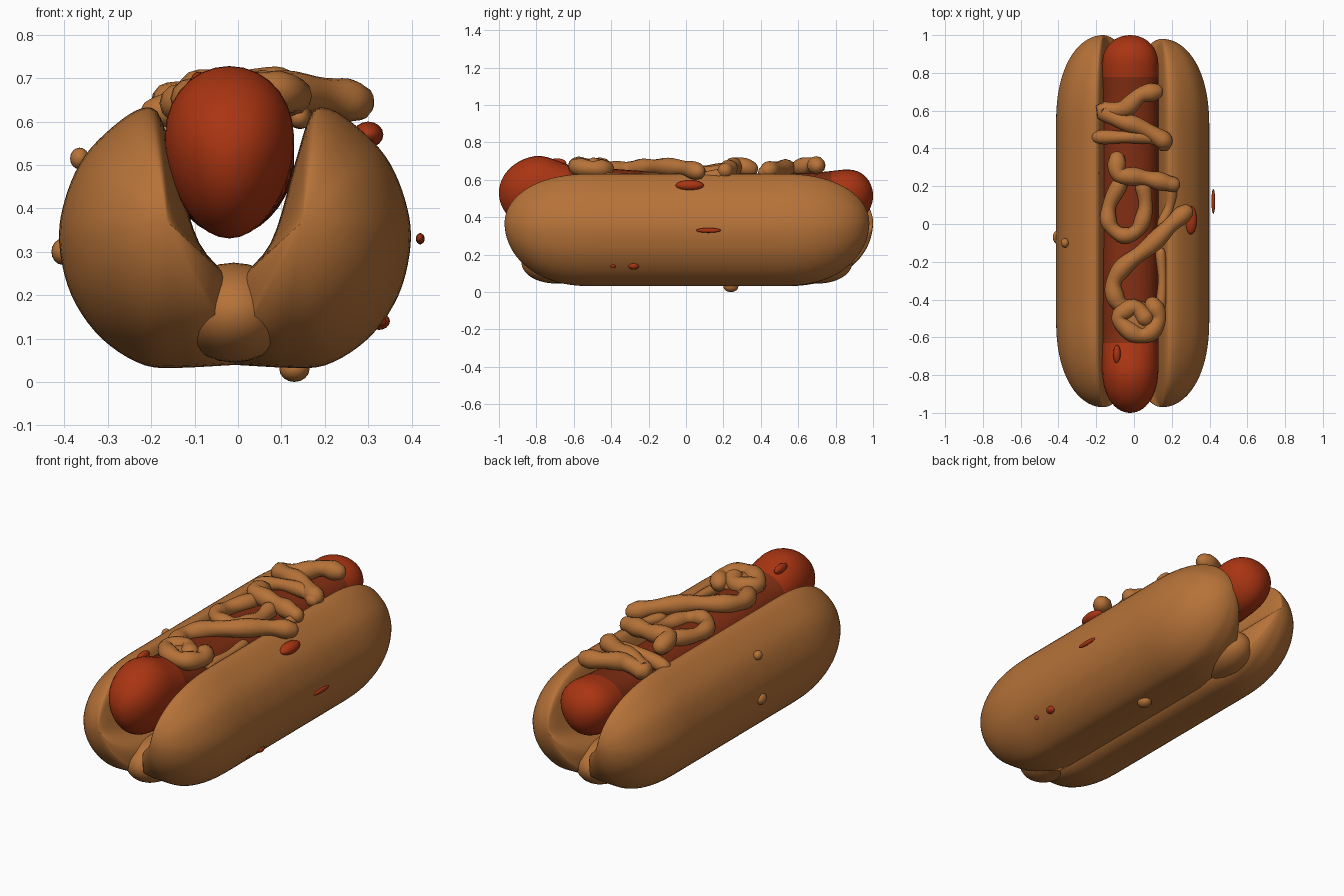
import bpy, bmesh, math
from mathutils import Vector

if "Cube" in bpy.data.objects:
    bpy.data.objects.remove(bpy.data.objects["Cube"])


def material(name, rgb):
    m = bpy.data.materials.new(name)
    m.diffuse_color = (*rgb, 1)
    m.use_nodes = True
    m.node_tree.nodes["Principled BSDF"].inputs["Base Color"].default_value = m.diffuse_color
    return m


TAN = material("toasted tan", (0.47, 0.17, 0.04))
RED = material("sausage red", (0.40, 0.035, 0.006))
DARK = material("deep red", (0.22, 0.027, 0.006))


def spline(pts, closed=False, n=5):
    """Catmull-Rom samples through the points."""
    pts = [Vector(p) for p in pts]
    m, out = len(pts), []
    for i in range(m if closed else m - 1):
        if closed:
            a, b, c, d = (pts[(i + k) % m] for k in (-1, 0, 1, 2))
        else:
            a, b, c, d = (pts[min(max(i + k, 0), m - 1)] for k in (-1, 0, 1, 2))
        for j in range(n):
            t = j / n
            out.append(0.5 * (2 * b + (c - a) * t + (2 * a - 5 * b + 4 * c - d) * t * t
                              + (3 * b - a - 3 * c + d) * t ** 3))
    return out if closed else out + [pts[-1]]


def loft(name, rings, mats, rule=None):
    """Skin a list of vertex rings and cap both ends."""
    bm = bmesh.new()
    vs = [[bm.verts.new(p) for p in r] for r in rings]
    n = len(vs[0])
    for r0, r1 in zip(vs, vs[1:]):
        for i in range(n):
            bm.faces.new((r0[i], r0[(i + 1) % n], r1[(i + 1) % n], r1[i]))
    bm.faces.new(vs[0])
    bm.faces.new(vs[-1])
    bmesh.ops.recalc_face_normals(bm, faces=bm.faces)
    for f in bm.faces:
        f.smooth = True
        if rule:
            f.material_index = rule(f.calc_center_median())
    me = bpy.data.meshes.new(name)
    bm.to_mesh(me)
    bm.free()
    for m in mats:
        me.materials.append(m)
    ob = bpy.data.objects.new(name, me)
    bpy.context.collection.objects.link(ob)
    return ob


def tube(name, pts, r, mat=TAN, sides=12):
    """Round-ended squeezed strand along a path."""
    path = spline(pts)
    tan = [(path[min(i + 1, len(path) - 1)] - path[max(i - 1, 0)]).normalized()
           for i in range(len(path))]
    st = [(path[0] - tan[0] * r * math.cos(a), tan[0], r * math.sin(a)) for a in (0.1, 0.5, 1.0)]
    st += [(p, t, r * (1 + 0.1 * math.sin(i * 0.9))) for i, (p, t) in enumerate(zip(path, tan))]
    st += [(path[-1] + tan[-1] * r * math.cos(a), tan[-1], r * math.sin(a)) for a in (1.0, 0.5, 0.1)]
    rings = []
    for p, t, rad in st:
        u = t.cross(Vector((0, 0, 1))).normalized()
        w = u.cross(t)
        rings.append([p + rad * (u * math.cos(k * math.tau / sides) + w * math.sin(k * math.tau / sides))
                      for k in range(sides)])
    return loft(name, rings, [mat])


def blob(name, c, size, mat):
    """Small ellipsoid lump."""
    rings = []
    for i in range(11):
        a = 0.05 + (math.pi - 0.1) * i / 10
        rings.append([(c[0] + size[0] * math.sin(a) * math.cos(k * math.tau / 16),
                       c[1] - size[1] * math.cos(a),
                       c[2] + size[2] * math.sin(a) * math.sin(k * math.tau / 16)) for k in range(16)])
    return loft(name, rings, [mat])


def stations(y0, y1, e0, e1, power):
    """(y, scale) pairs for a long body with rounded ends."""
    out = []
    for i in range(61):
        y = (y0 + y1) / 2 - (y1 - y0) / 2 * math.cos(math.pi * i / 60)
        t = max(0, 1 - (y - y0) / e0, 1 - (y1 - y) / e1)
        out.append((y, max(0.02, math.sqrt(max(0, 1 - t ** power)))))
    return out


# Bun: two lobes, mirrored, from one cross-section
lobe = spline([(-0.02, 0.04), (-0.02, 0.2), (0.075, 0.32), (0.13, 0.5), (0.165, 0.61), (0.2, 0.632),
               (0.26, 0.6), (0.34, 0.52), (0.385, 0.42), (0.398, 0.32), (0.37, 0.2),
               (0.3, 0.1), (0.2, 0.038), (0.1, 0.033)], closed=False, n=5)
for side, name, back in ((1, "bun_right_half", 0.98), (-1, "bun_left_half", 1.0)):
    rings = []
    for y, s in stations(-0.97, back, 0.47, 0.47, 2.3):
        shift = 0.0 if side > 0 else -0.014
        rings.append([(side * (0.15 + (p.x - 0.15) * s) + shift, y, 0.37 + (p.y - 0.37) * s) for p in lobe])
    loft(name, rings, [TAN])

# Bun hinge joining the halves
rings = [[(-0.01 + 0.13 * s * math.cos(k * math.tau / 24), y, 0.16 + 0.115 * s * math.sin(k * math.tau / 24))
          for k in range(24)] for y, s in stations(-0.88, 0.89, 0.2, 0.2, 2.2)]
loft("bun_hinge", rings, [TAN])

# Sausage: plump raised front end, thinner middle, darker under the topping
keys = [(-1.0, 0.53, 0.19), (-0.8, 0.53, 0.2), (-0.55, 0.50, 0.165), (0.0, 0.485, 0.15),
        (0.6, 0.485, 0.15), (1.0, 0.515, 0.15)]


def along(y):
    for a, b in zip(keys, keys[1:]):
        if y <= b[0] + 1e-6:
            t = (y - a[0]) / (b[0] - a[0])
            t = t * t * (3 - 2 * t)
            return a[1] + (b[1] - a[1]) * t, a[2] + (b[2] - a[2]) * t


rings = []
for y, s in stations(-1, 1, 0.25, 0.17, 2.4):
    zc, rz = along(y)
    rings.append([(-0.02 + 0.148 * s * math.cos(a) * (1 + 0.15 * math.sin(a)), y, zc + rz * s * math.sin(a))
                  for a in (k * math.tau / 32 for k in range(32))])
loft("sausage", rings, [RED, DARK], lambda c: int(-0.64 < c.y < 0.78))

# Mustard strands
tube("mustard_back_loop", [(0.11, 0.7, 0.675), (0.03, 0.68, 0.68), (-0.05, 0.61, 0.665), (-0.16, 0.6, 0.64),
                           (-0.08, 0.55, 0.66), (0.04, 0.51, 0.66), (0.16, 0.44, 0.65)], 0.045)
tube("mustard_back_thin", [(-0.19, 0.46, 0.62), (-0.06, 0.46, 0.65), (0.08, 0.46, 0.65), (0.16, 0.42, 0.64)], 0.035)
tube("mustard_middle_bar", [(-0.09, 0.34, 0.66), (-0.08, 0.26, 0.68), (0.02, 0.25, 0.665), (0.12, 0.23, 0.66),
                            (0.2, 0.21, 0.65)], 0.045)
tube("mustard_middle_loop", [(-0.07, 0.22, 0.65), (-0.13, 0.1, 0.64), (-0.13, 0.0, 0.645), (-0.06, -0.06, 0.65),
                             (0.02, -0.03, 0.64), (0.06, 0.08, 0.635), (0.05, 0.2, 0.64)], 0.04)
tube("mustard_side_dribble", [(0.2, 0.2, 0.63), (0.19, 0.1, 0.62), (0.15, 0.0, 0.62)], 0.028)
tube("mustard_diagonal", [(0.27, 0.06, 0.645), (0.2, 0.0, 0.66), (0.08, -0.12, 0.67), (-0.05, -0.22, 0.665),
                          (-0.11, -0.32, 0.655), (-0.08, -0.42, 0.65), (0.0, -0.45, 0.65)], 0.045)
tube("mustard_front_swirl", [(0.1, -0.43, 0.66), (0.13, -0.5, 0.66), (0.08, -0.58, 0.67), (0.0, -0.58, 0.675),
                             (-0.08, -0.5, 0.67), (0.0, -0.44, 0.67), (0.06, -0.5, 0.67)], 0.045)
blob("mustard_front_pool", (0.02, -0.51, 0.65), (0.13, 0.1, 0.045), TAN)
tube("mustard_edge", [(0.14, -0.45, 0.61), (0.15, -0.3, 0.61), (0.14, -0.15, 0.61)], 0.025)

# Stray sauce drips and bun bumps
blob("sauce_drip_right", (0.3, 0.02, 0.57), (0.035, 0.075, 0.03), RED)
blob("sauce_drip_left", (-0.2, 0.27, 0.605), (0.02, 0.035, 0.025), RED)
blob("sauce_flake", (0.42, 0.12, 0.33), (0.01, 0.066, 0.013), RED)
blob("sauce_spot_large", (0.325, -0.28, 0.14), (0.025, 0.03, 0.02), RED)
blob("sauce_spot_small", (0.33, -0.39, 0.14), (0.012, 0.015, 0.012), RED)
blob("sauce_ridge_front", (-0.09, -0.69, 0.69), (0.02, 0.05, 0.025), RED)
blob("bun_bump_under", (0.13, 0.24, 0.03), (0.035, 0.04, 0.03), TAN)
blob("bun_bump_left", (-0.405, -0.07, 0.3), (0.025, 0.035, 0.03), TAN)
blob("bun_bump_upper_left", (-0.365, -0.1, 0.515), (0.022, 0.025, 0.025), TAN)
